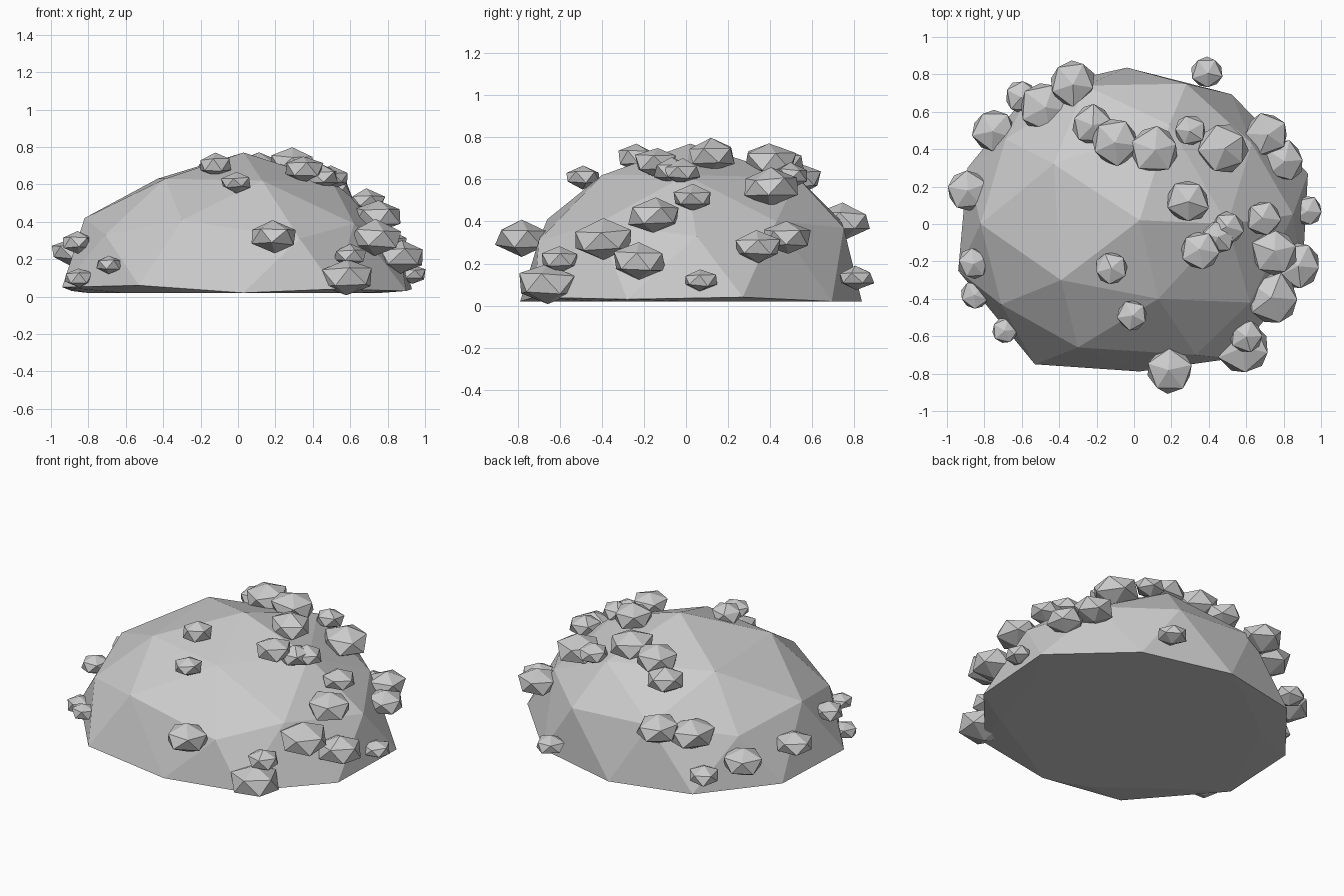
import bpy, bmesh, math, random
from mathutils import Vector, Matrix

random.seed(4)


def add_object(name, bm):
    mesh = bpy.data.meshes.new(name)
    bm.to_mesh(mesh)
    bm.free()
    obj = bpy.data.objects.new(name, mesh)
    bpy.context.collection.objects.link(obj)
    return obj


# Boulder: squashed icosphere, nearest corners pulled to weathered positions
WEATHERED = [
    (0.03, 0.02, 0.77),
    (-0.43, 0.32, 0.63), (-0.39, -0.30, 0.63), (0.13, -0.40, 0.62),
    (0.50, 0.00, 0.62), (0.19, 0.53, 0.61),
    (-0.82, 0.00, 0.42), (-0.71, -0.43, 0.33), (-0.30, -0.66, 0.41),
    (0.33, -0.70, 0.31), (0.62, -0.42, 0.39), (0.85, 0.05, 0.33),
    (0.63, 0.43, 0.40), (0.28, 0.75, 0.37), (-0.26, 0.74, 0.40),
    (-0.04, 0.88, 0.02), (0.55, 0.73, 0.02), (0.93, 0.27, 0.04),
    (0.90, -0.28, 0.03), (0.52, -0.72, 0.04), (0.03, -0.83, 0.02),
    (-0.53, -0.75, 0.06), (-0.94, -0.25, 0.05), (-0.89, 0.30, 0.03),
    (-0.55, 0.72, 0.03),
]
bm = bmesh.new()
bmesh.ops.create_icosphere(bm, subdivisions=2, radius=1)
for v in bm.verts:
    v.co = Vector((v.co.x * 0.95, v.co.y * 0.86, v.co.z * 0.75))
free = [v for v in bm.verts if v.co.z > -0.05]
for p in WEATHERED:
    near = min(free, key=lambda v: (v.co - Vector(p)).length)
    near.co = p
    free.remove(near)
# flat underside
for v in bm.verts:
    if v.co.z < 0.02:
        v.co = Vector((v.co.x * 0.95, v.co.y * 0.95, 0.02))
add_object("boulder", bm)

# Pebble-like growths: x, y, z, radius
CROWN = [
    (-0.22, 0.53, 0.60, .11), (-0.10, 0.44, 0.67, .13), (0.11, 0.40, 0.69, .13),
    (0.30, 0.50, 0.62, .085), (0.48, 0.40, 0.56, .135), (0.29, 0.12, 0.715, .115),
    (0.35, -0.14, 0.68, .105), (0.45, -0.07, 0.64, .09), (0.50, -0.02, 0.635, .09),
    (-0.01, -0.49, 0.61, .08), (-0.12, -0.24, 0.705, .09),
]
RIGHT = [
    (0.69, 0.03, 0.51, .095), (0.71, 0.48, 0.32, .115), (0.80, 0.34, 0.28, .11),
    (0.93, 0.07, 0.12, .08), (0.75, -0.15, 0.43, .125), (0.87, -0.22, 0.21, .13),
    (0.74, -0.40, 0.31, .145), (0.60, -0.60, 0.22, .09), (0.58, -0.66, 0.105, .145),
    (0.19, -0.78, 0.32, .125), (0.39, 0.81, 0.13, .085),
]
LEFT = [
    (-0.33, 0.75, 0.40, .125), (-0.60, 0.68, 0.15, .09), (-0.48, 0.62, 0.36, .135),
    (-0.75, 0.50, 0.21, .12), (-0.89, 0.18, 0.24, .11), (-0.86, -0.21, 0.29, .085),
    (-0.85, -0.38, 0.10, .08), (-0.69, -0.57, 0.17, .07),
]


def growths(name, spots):
    bm = bmesh.new()
    for x, y, z, r in spots:
        m = (Matrix.Translation((x, y, z))
             @ Matrix.Rotation(random.uniform(0, math.tau), 4, 'Z')
             @ Matrix.Diagonal((r * 1.08, r * 1.08, r * 0.68, 1)))
        made = bmesh.ops.create_icosphere(bm, subdivisions=1, radius=1, matrix=m)
        for v in made["verts"]:
            v.co += Vector([random.uniform(-.06, .06) * r for _ in range(3)])
    add_object(name, bm)


growths("crown_growths", CROWN)
growths("right_growths", RIGHT)
growths("left_growths", LEFT)
